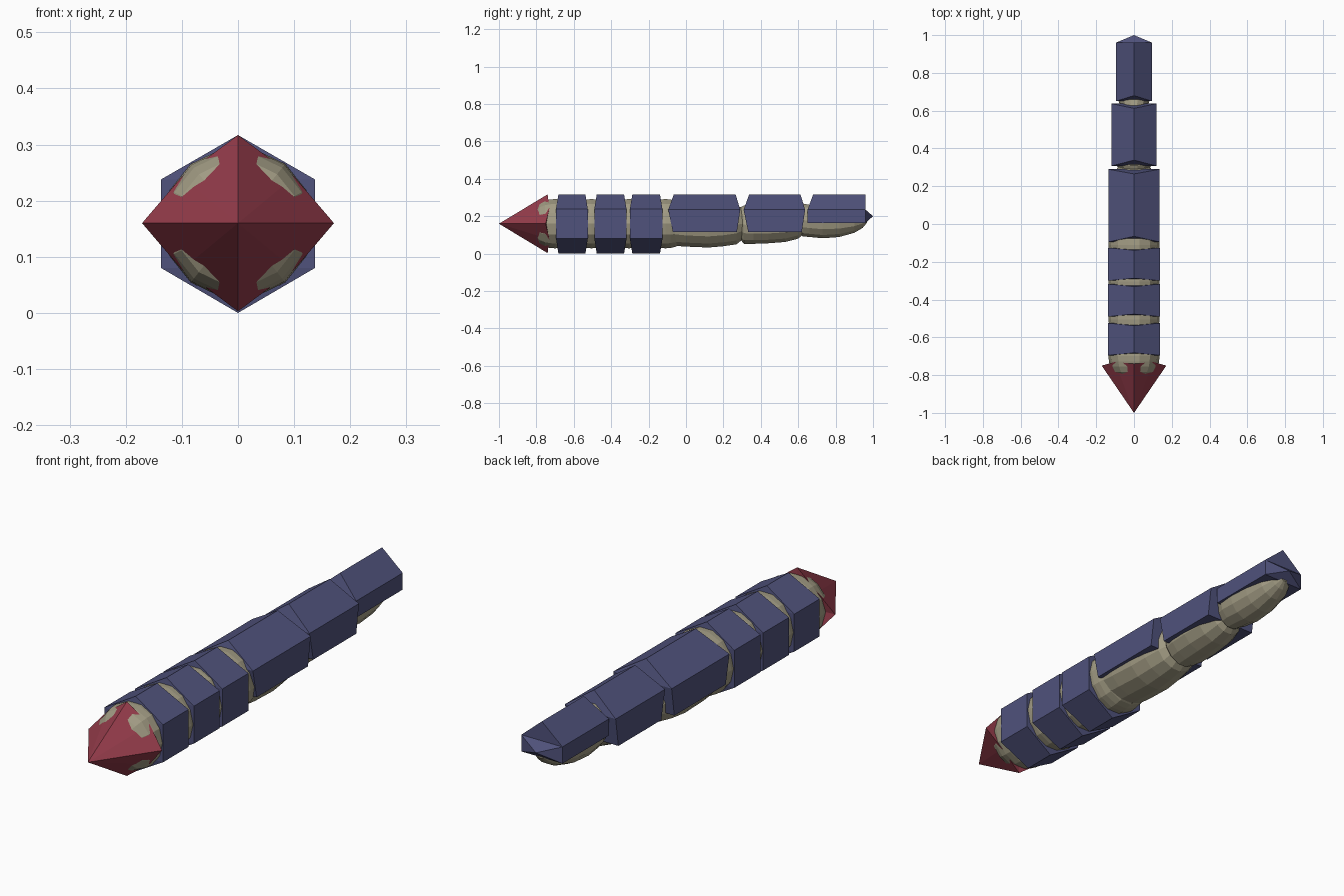
import bpy, bmesh, math

if "Cube" in bpy.data.objects:
    bpy.data.objects.remove(bpy.data.objects["Cube"])


def material(name, rgb):
    m = bpy.data.materials.new(name)
    m.diffuse_color = (*rgb, 1)
    m.use_nodes = True
    m.node_tree.nodes["Principled BSDF"].inputs["Base Color"].default_value = m.diffuse_color
    return m


NAVY = material("navy_armour", (0.08, 0.085, 0.2))
CREAM = material("cream_body", (0.36, 0.33, 0.23))
RED = material("red_head", (0.3, 0.045, 0.07))


def make(name, verts, faces, mat):
    bm = bmesh.new()
    vs = [bm.verts.new(v) for v in verts]
    for f in faces:
        bm.faces.new([vs[i] for i in f])
    bmesh.ops.recalc_face_normals(bm, faces=bm.faces)
    me = bpy.data.meshes.new(name)
    bm.to_mesh(me)
    bm.free()
    me.materials.append(mat)
    ob = bpy.data.objects.new(name, me)
    bpy.context.collection.objects.link(ob)
    return ob


def body_segment(name, stations, n=14):
    """Skin of oval rings along y; each station is y, centre z, half width, half height."""
    verts = [(rx * math.cos(2 * math.pi * i / n), y, z + rz * math.sin(2 * math.pi * i / n))
             for y, z, rx, rz in stations for i in range(n)]
    faces = [(k * n + i, k * n + (i + 1) % n, (k + 1) * n + (i + 1) % n, (k + 1) * n + i)
             for k in range(len(stations) - 1) for i in range(n)]
    faces += [tuple(range(n)), tuple(range((len(stations) - 1) * n, len(stations) * n))]
    make(name, verts, faces, CREAM)


# Pointed head: eight-sided cone with flat back
half = [(0, -0.74, 0.157), (0.1, -0.73, 0.083), (0.171, -0.75, 0)]
rim = half + [(x, y, -z) for x, y, z in half[1::-1]]
rim += [(-x, y, z) for x, y, z in rim[3:0:-1]]
hv = [(x, y, 0.16 + z) for x, y, z in rim] + [(0, -1, 0.16), (0, -0.74, 0.16)]
make("head", hv, [(i, (i + 1) % 8, c) for i in range(8) for c in (8, 9)], RED)

# Rounded front body segments showing between the armour rings
for i, y in enumerate((-0.7, -0.505, -0.305, -0.11)):
    st = []
    for k in range(-4, 5):
        t = k / 4
        s = 0.135 * (1 - 0.25 * t * t - 0.18 * t ** 6)
        st.append((y + 0.11 * t, 0.16, s, s))
    body_segment(f"front_body_{i + 1}", st)

# Hexagonal armour rings, ends sloping in towards the ridges
for i, (a, b) in enumerate(((-0.695, -0.525), (-0.49, -0.318), (-0.3, -0.126))):
    prof = [(0, 0.317), (0.137, 0.238), (0.137, 0.08), (0, 0), (-0.137, 0.08), (-0.137, 0.238)]
    verts = []
    for y, s in ((a, 1), (b, -1)):
        verts += [(x, y + (0.013 * s if x == 0 else 0), z) for x, z in prof]
    faces = [(j, (j + 1) % 6, (j + 1) % 6 + 6, j + 6) for j in range(6)]
    for o in (0, 6):
        faces += [(o, o + 1, o + 5), (o + 1, o + 2, o + 4, o + 5), (o + 2, o + 3, o + 4)]
    make(f"armour_ring_{i + 1}", verts, faces, NAVY)

# Rear body segments hanging below the tail plates
body_segment("rear_body_1", [(-0.14, 0.16, 0.11, 0.11), (-0.08, 0.155, 0.125, 0.115),
                             (0.0, 0.145, 0.13, 0.11), (0.12, 0.14, 0.128, 0.11),
                             (0.2, 0.145, 0.12, 0.108), (0.27, 0.155, 0.105, 0.108),
                             (0.31, 0.16, 0.08, 0.08)])
body_segment("rear_body_2", [(0.28, 0.165, 0.07, 0.08), (0.31, 0.155, 0.092, 0.105),
                             (0.36, 0.15, 0.105, 0.1), (0.44, 0.15, 0.108, 0.097),
                             (0.53, 0.155, 0.1, 0.095), (0.6, 0.17, 0.085, 0.092),
                             (0.635, 0.18, 0.06, 0.07)])
body_segment("rear_body_3", [(0.59, 0.185, 0.055, 0.07), (0.625, 0.18, 0.072, 0.09),
                             (0.66, 0.175, 0.085, 0.088), (0.73, 0.17, 0.09, 0.09),
                             (0.82, 0.17, 0.085, 0.083), (0.9, 0.175, 0.07, 0.065),
                             (0.945, 0.18, 0.048, 0.043), (0.968, 0.185, 0.02, 0.02)])

# Roof-shaped tail plates; the last one ends in a small point
plates = [("tail_plate_1", 0.136, 0.115, -0.095, 0.29),
          ("tail_plate_2", 0.118, 0.115, 0.308, 0.637),
          ("tail_plate_3", 0.096, 0.165, 0.65, 0.96)]
for name, w, low, a, b in plates:
    last = name == "tail_plate_3"
    prof = [(0, 0.317), (w, 0.235), (w, low), (-w, low), (-w, 0.235)]
    dy = [0.03, 0, 0.0 if last else 0.025, 0.0 if last else 0.025, 0]
    ey = [0] * 5 if last else [0.025, 0, 0.018, 0.018, 0]
    verts = [(x, a + d, z) for (x, z), d in zip(prof, dy)]
    verts += [(x, b - d, z) for (x, z), d in zip(prof, ey)]
    faces = [(j, (j + 1) % 5, (j + 1) % 5 + 5, j + 5) for j in range(5)]
    faces += [(0, 1, 4), (1, 2, 3, 4), (5, 6, 9)]
    if last:
        verts.append((0, 1.0, 0.2))
        faces += [(6, 7, 10), (7, 8, 10), (8, 9, 10), (9, 6, 10)]
    else:
        faces.append((6, 7, 8, 9))
    make(name, verts, faces, NAVY)
